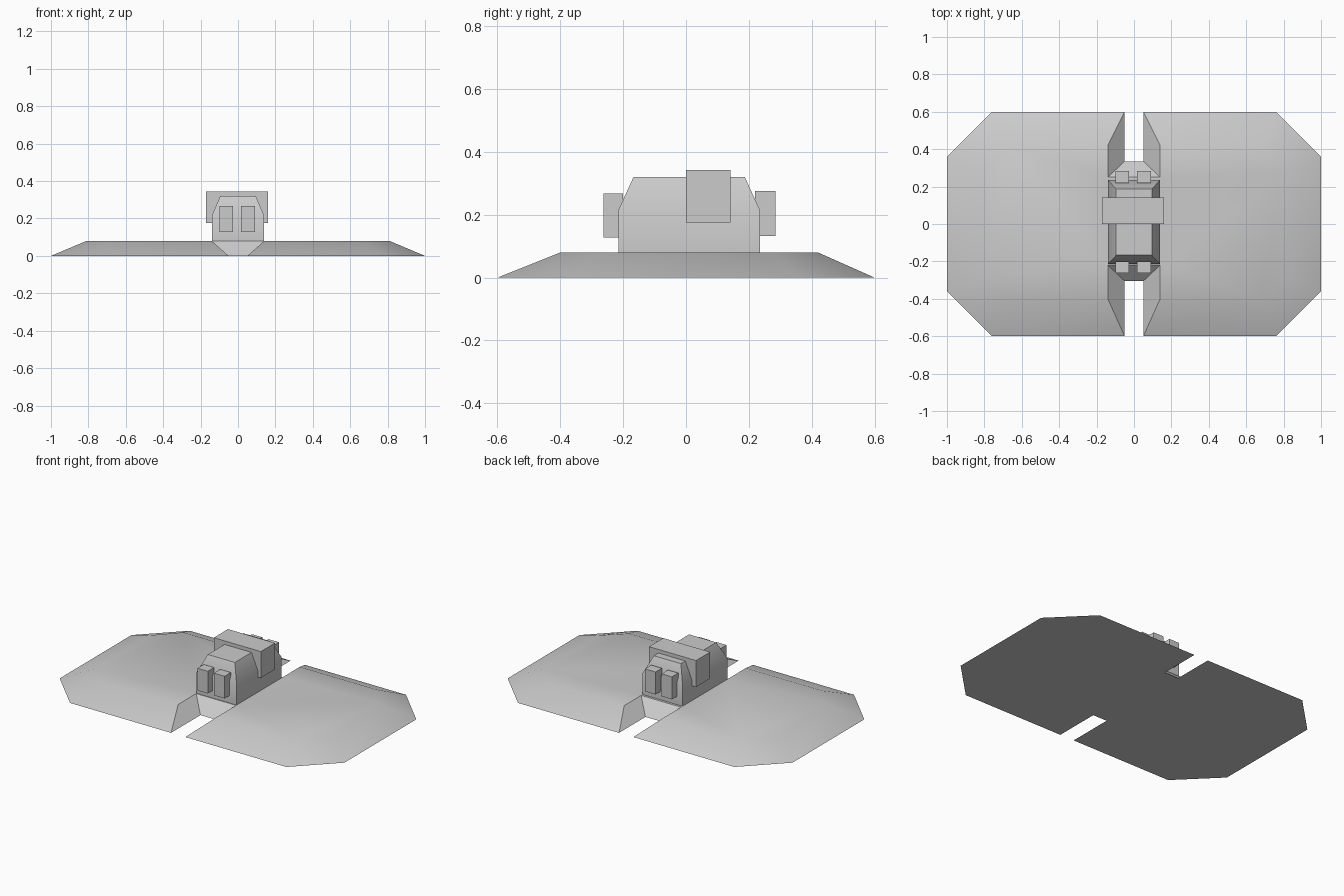
import bpy, bmesh, math

if "Cube" in bpy.data.objects:
    bpy.data.objects.remove(bpy.data.objects["Cube"])

grey = bpy.data.materials.new("plain grey")
grey.diffuse_color = (0.6, 0.6, 0.6, 1)
grey.use_nodes = True
grey.node_tree.nodes["Principled BSDF"].inputs["Base Color"].default_value = grey.diffuse_color


def loft(name, lower, z0, upper, z1):
    """Solid between two matching outlines."""
    bm = bmesh.new()
    a = [bm.verts.new((x, y, z0)) for x, y in lower]
    b = [bm.verts.new((x, y, z1)) for x, y in upper]
    n = len(a)
    bm.faces.new(a[::-1])
    bm.faces.new(b)
    for i in range(n):
        j = (i + 1) % n
        bm.faces.new((a[i], a[j], b[j], b[i]))
    return finish(name, bm)


def box(name, x, y, z, chamfer=None):
    """Box; chamfer = (start height, top x range, top y range)."""
    def rect(xr, yr):
        return [(xr[0], yr[0]), (xr[1], yr[0]), (xr[1], yr[1]), (xr[0], yr[1])]
    if not chamfer:
        return loft(name, rect(x, y), z[0], rect(x, y), z[1])
    bm = bmesh.new()
    zc, tx, ty = chamfer
    levels = [(rect(x, y), z[0]), (rect(x, y), zc), (rect(tx, ty), z[1])]
    rings = [[bm.verts.new((px, py, h)) for px, py in pts] for pts, h in levels]
    bm.faces.new(rings[0][::-1])
    bm.faces.new(rings[-1])
    for a, b in zip(rings, rings[1:]):
        for i in range(4):
            j = (i + 1) % 4
            bm.faces.new((a[i], a[j], b[j], b[i]))
    return finish(name, bm)


def finish(name, bm):
    bmesh.ops.recalc_face_normals(bm, faces=bm.faces)
    me = bpy.data.meshes.new(name)
    bm.to_mesh(me)
    bm.free()
    me.materials.append(grey)
    ob = bpy.data.objects.new(name, me)
    bpy.context.collection.objects.link(ob)
    bpy.ops.object.select_all(action='DESELECT')
    ob.select_set(True)
    bpy.context.view_layer.objects.active = ob
    bpy.ops.object.shade_smooth_by_angle(angle=math.radians(30))
    return ob


def mirrored(half):
    return half + [(-x, y) for x, y in reversed(half)]


# sloped base plate with a notch front and back
foot = [(0.05, -0.305), (0.05, -0.6), (0.76, -0.6), (1, -0.36),
        (1, 0.36), (0.76, 0.6), (0.05, 0.6), (0.05, 0.335)]
deck = [(0.14, -0.22), (0.14, -0.40), (0.68, -0.40), (0.81, -0.28),
        (0.81, 0.28), (0.68, 0.42), (0.14, 0.42), (0.14, 0.25)]
loft("base_plate", mirrored(foot), 0, mirrored(deck), 0.08)

# central housing with tapered top
box("housing", (-0.14, 0.14), (-0.215, 0.235), (0.08, 0.32),
    (0.215, (-0.095, 0.095), (-0.167, 0.187)))

# block across the housing
box("cross_block", (-0.17, 0.16), (0, 0.142), (0.175, 0.343))

# paired plates on front and back
for side, x in (("left", (-0.10, -0.028)), ("right", (0.015, 0.09))):
    box("front_pad_" + side, x, (-0.263, -0.2), (0.127, 0.268))
    box("back_pad_" + side, x, (0.22, 0.284), (0.132, 0.275))
